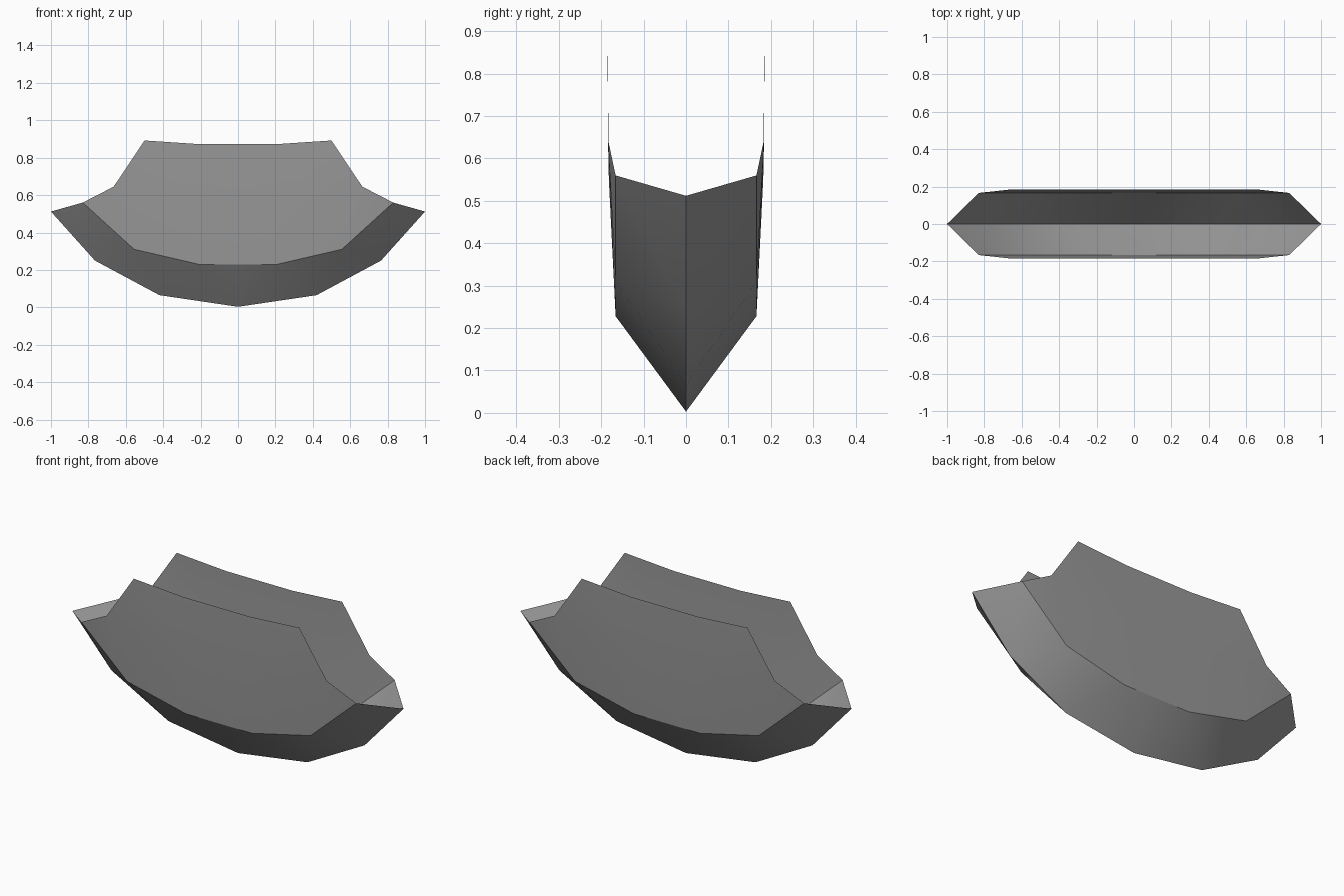
import bpy
import bmesh
from mathutils import Matrix

cube = bpy.data.objects.get("Cube")
if cube:
    bpy.data.objects.remove(cube, do_unlink=True)

# Grey hull material
grey = bpy.data.materials.new("hull_grey")
grey.use_nodes = True
colour = (0.32, 0.32, 0.32, 1.0)
grey.diffuse_color = colour
grey.node_tree.nodes["Principled BSDF"].inputs["Base Color"].default_value = colour

# One quarter of the open hull: rows run from the middle (x = 0) to the bow
points = {
    # keel
    "k0": (0, 0, 0.003), "k1": (0.42, 0, 0.065), "k2": (0.765, 0, 0.25), "k3": (1, 0, 0.512),
    # chine
    "c0": (0, -0.166, 0.228), "c1": (0.2, -0.166, 0.228),
    "c2": (0.555, -0.166, 0.31), "c3": (0.83, -0.166, 0.56),
    # middle of the side wall
    "m0": (0, -0.182, 0.55), "m1": (0.2, -0.182, 0.55), "m2": (0.665, -0.184, 0.645),
    # rim
    "r0": (0, -0.185, 0.872), "r1": (0.2, -0.185, 0.872), "r2": (0.5, -0.185, 0.892),
}
panels = [
    # sloping bottom
    "k0 c1 c0", "k0 k1 c1", "k1 c2 c1", "k1 k2 c2", "k2 k3 c3 c2",
    # upright side wall
    "c0 c1 m1 m0", "c1 c2 m2 m1", "c2 c3 m2", "m0 m1 r1 r0", "m1 m2 r2 r1",
]

bm = bmesh.new()
verts = {name: bm.verts.new(co) for name, co in points.items()}
for panel in panels:
    bm.faces.new([verts[name] for name in panel.split()])

# Mirror to the other end, then to the other side
for axis in "XY":
    geom = bm.verts[:] + bm.edges[:] + bm.faces[:]
    bmesh.ops.mirror(bm, geom=geom, matrix=Matrix.Identity(4), merge_dist=0.0, axis=axis)
    bmesh.ops.remove_doubles(bm, verts=bm.verts[:], dist=0.001)

# Face all panels outwards
bmesh.ops.recalc_face_normals(bm, faces=bm.faces[:])
if sum(f.normal.y * f.calc_center_median().y for f in bm.faces) < 0:
    bmesh.ops.reverse_faces(bm, faces=bm.faces[:])

mesh = bpy.data.meshes.new("hull_shell")
bm.to_mesh(mesh)
bm.free()
mesh.materials.append(grey)
hull = bpy.data.objects.new("hull_shell", mesh)
bpy.context.collection.objects.link(hull)

# Soft shading across shallow folds, sharp keel and chine
bpy.ops.object.select_all(action="DESELECT")
hull.select_set(True)
bpy.context.view_layer.objects.active = hull
bpy.ops.object.shade_smooth_by_angle(angle=0.52)
